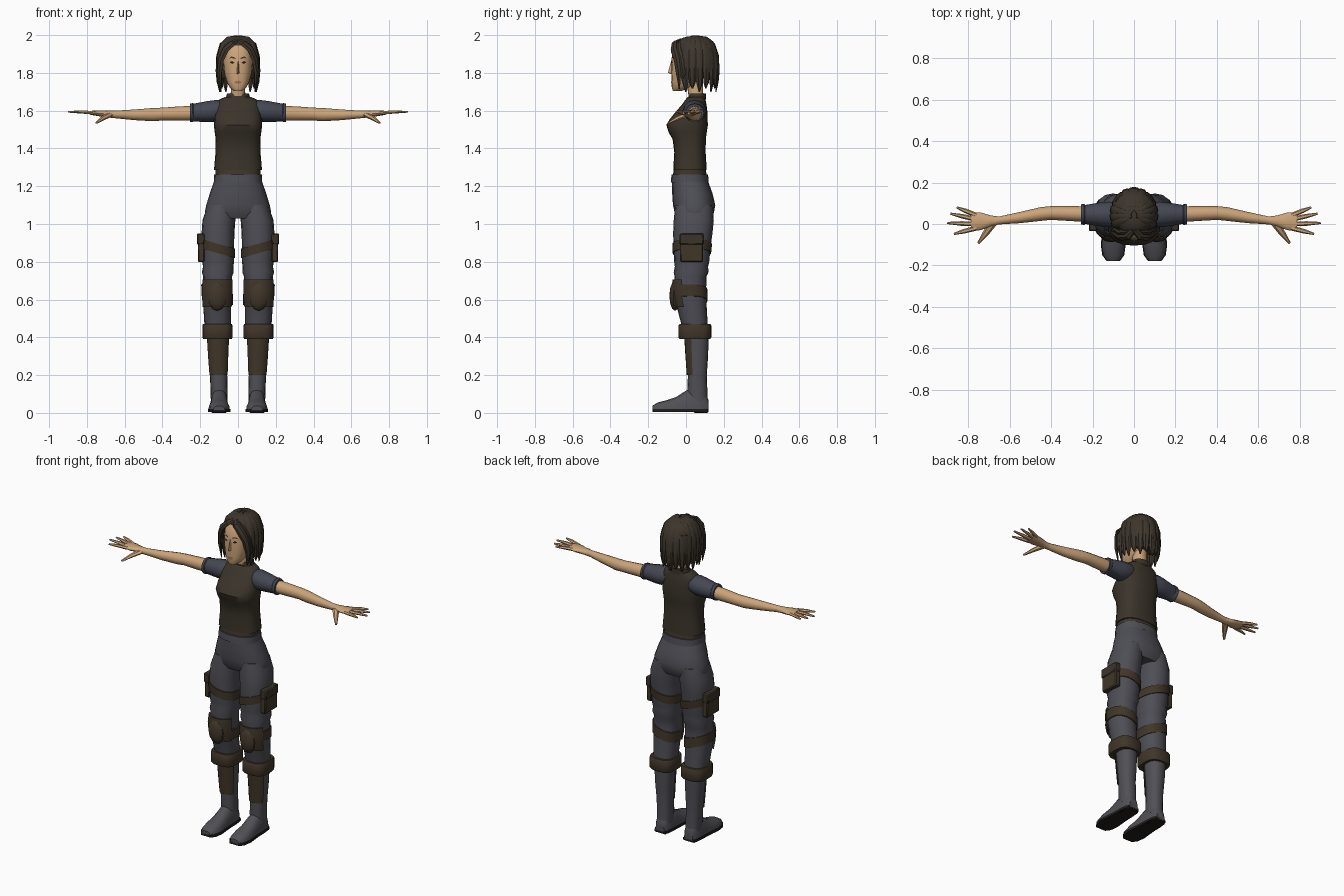
import bpy, bmesh, math
from mathutils import Vector
from mathutils.bvhtree import BVHTree


def material(name, rgb):
    m = bpy.data.materials.new(name)
    m.diffuse_color = (*rgb, 1)
    return m


SKIN = material("skin", (0.60, 0.37, 0.19))
HAIR = material("hair_brown", (0.046, 0.036, 0.025))
VEST = material("vest_brown", (0.043, 0.034, 0.023))
STRAP = material("strap_brown", (0.052, 0.037, 0.022))
CLOTH = material("trouser_grey", (0.076, 0.076, 0.092))
SLEEVE = material("sleeve_blue_grey", (0.058, 0.062, 0.085))
BOOT = material("boot_grey", (0.080, 0.080, 0.092))
SOLE = material("sole_black", (0.014, 0.012, 0.009))
LIP = material("lip", (0.36, 0.17, 0.09))
DARK = material("eye_dark", (0.02, 0.016, 0.013))


def finish(name, bm, mat, mirror=False, angle=38):
    bmesh.ops.recalc_face_normals(bm, faces=bm.faces)
    me = bpy.data.meshes.new(name)
    bm.to_mesh(me)
    bm.free()
    me.materials.append(mat)
    ob = bpy.data.objects.new(name, me)
    bpy.context.collection.objects.link(ob)
    if mirror:
        ob.modifiers.new("mirror", 'MIRROR').use_mirror_merge = False
    bpy.ops.object.select_all(action='DESELECT')
    ob.select_set(True)
    bpy.context.view_layer.objects.active = ob
    bpy.ops.object.shade_smooth_by_angle(angle=math.radians(angle))
    return ob


def skin_rings(name, rings, mat, mirror=False, angle=38):
    """Closed solid through a list of equal-sized point loops."""
    bm = bmesh.new()
    loops = [[bm.verts.new(p) for p in r] for r in rings]
    n = len(loops[0])
    for a, b in zip(loops, loops[1:]):
        for i in range(n):
            j = (i + 1) % n
            bm.faces.new((a[i], a[j], b[j], b[i]))
    bm.faces.new(loops[0][::-1])
    bm.faces.new(loops[-1])
    return finish(name, bm, mat, mirror, angle)


def spow(v, e):
    return math.copysign(abs(v) ** (2 / e), v)


def zring(z, cx, cy, rx, ry, n=16, e=2.3, arc=math.pi, tilt=0):
    """Horizontal loop; arc < pi keeps only its front part."""
    full = arc >= math.pi
    pts = []
    for i in range(n):
        t = -math.pi + 2 * math.pi * i / n if full else -arc + 2 * arc * i / (n - 1)
        dx = rx * spow(math.sin(t), e)
        pts.append((cx + dx, cy - ry * spow(math.cos(t), e), z + tilt * dx))
    return pts


def column(name, rows, mat, mirror=False, **k):
    return skin_rings(name, [zring(*r, **k) for r in rows], mat, mirror)


def at(rows, z):
    """Section of a column at height z (rows run upward)."""
    for a, b in zip(rows, rows[1:]):
        if a[0] <= z <= b[0]:
            f = (z - a[0]) / (b[0] - a[0])
            return [p + (q - p) * f for p, q in zip(a, b)]


def band(name, rows, zs, grow, mat, **k):
    """Strap or plate wrapped around a column."""
    out = []
    for z in zs:
        _, cx, cy, rx, ry = at(rows, z)
        out.append((z, cx, cy, rx + grow, ry + grow))
    return column(name, out, mat, True, **k)


def tube(name, pts, wide, thick, mat, up, mirror=False, n=6):
    """Tapered tube; up(p) gives the thin direction."""
    pts = [Vector(p) for p in pts]
    rings = []
    for i, p in enumerate(pts):
        t = (pts[min(i + 1, len(pts) - 1)] - pts[max(i - 1, 0)]).normalized()
        b = t.cross(up(p)).normalized()
        u = b.cross(t)
        rings.append([p + b * wide[i] * math.cos(2 * math.pi * j / n)
                      + u * thick[i] * math.sin(2 * math.pi * j / n) for j in range(n)])
    return skin_rings(name, rings, mat, mirror)


def box(name, c, s, mat, bevel=0.006, mirror=True):
    bm = bmesh.new()
    bmesh.ops.create_cube(bm, size=1)
    for v in bm.verts:
        v.co = Vector(c) + Vector([a * b for a, b in zip(v.co, s)])
    bmesh.ops.bevel(bm, geom=bm.edges[:], offset=bevel, segments=1, affect='EDGES')
    return finish(name, bm, mat, mirror)


# Trousers: hips and legs with folds above the knee
column("hips", [(1.03, 0, .045, .168, .088), (1.06, 0, .044, .176, .104), (1.10, 0, .043, .168, .112),
                (1.16, 0, .034, .15, .107), (1.235, 0, .02, .124, .094)], CLOTH, n=20)
LEG = [(.40, .107, .052, .060, .065), (.47, .108, .045, .070, .070), (.55, .11, .032, .073, .078),
       (.60, .11, .024, .077, .085), (.66, .11, .02, .079, .087), (.72, .108, .024, .076, .084),
       (.745, .107, .027, .084, .092), (.775, .105, .029, .080, .088), (.80, .105, .03, .085, .093),
       (.88, .106, .032, .085, .098), (.95, .106, .036, .087, .104), (1.02, .101, .041, .087, .106),
       (1.10, .085, .043, .075, .1)]
column("legs", LEG, CLOTH, True)
column("waistband", [(1.22, 0, .02, .128, .1), (1.262, 0, .02, .126, .097)], CLOTH, n=20)

# Leg gear: thigh straps, pouches, knee pads, cuffs
band("thigh_strap", LEG, (.845, .895), .006, STRAP, tilt=.28)
box("thigh_pouch", (.195, .03, .872), (.036, .122, .146), STRAP)
box("pouch_flap", (.198, .03, .92), (.04, .128, .06), VEST)
band("knee_strap", LEG, (.595, .655), .006, STRAP, tilt=.3)
band("knee_plate", LEG, (.56, .60, .66, .705), .009, STRAP, arc=1.15, n=9)
bm = bmesh.new()
bmesh.ops.create_uvsphere(bm, u_segments=10, v_segments=6, radius=1)
for v in bm.verts:
    v.co = Vector((.11 + v.co.x * .052, -.058 + v.co.y * .03, .62 + v.co.z * .08))
finish("knee_pad", bm, STRAP, True)
column("shin_cuff", [(.392, .109, .047, .076, .082), (.40, .109, .047, .08, .087),
                     (.462, .109, .047, .08, .087), (.47, .109, .047, .076, .082)], STRAP, True, e=3)

# Boots: shaft, foot, sole, heel, shin guard
SHAFT = [(.06, .1, .063, .044, .05), (.12, .1, .06, .045, .053), (.2, .103, .06, .046, .05),
         (.3, .105, .06, .052, .057), (.41, .106, .058, .058, .062)]
column("boot_shaft", SHAFT, BOOT, True)
band("shin_guard", SHAFT, (.2, .3, .4), .006, STRAP, arc=1.15, n=9)
FOOT = [(.118, .03, .07), (.10, .042, .11), (.05, .047, .135), (0, .048, .118), (-.05, .052, .085),
        (-.10, .057, .068), (-.15, .05, .055), (-.178, .03, .038)]
skin_rings("foot", [[(.1 + w * spow(math.cos(t), 2.6), y, .014 + (h - .014) * max(0, spow(math.sin(t), 2.2)))
                     for t in [math.pi * i / 8 for i in range(9)]] for y, w, h in FOOT], BOOT, True)
skin_rings("boot_sole", [[(.1 + s * (w + .003), y, z) for s, z in ((-1, .004), (1, .004), (1, .02), (-1, .02))]
                         for y, w, h in FOOT], SOLE, True)
box("boot_heel", (.1, .08, .01), (.08, .075, .02), SOLE, .004)

# Upper body: undershirt, vest, collar, neck
column("undershirt", [(1.25, 0, .02, .119, .09), (1.30, 0, .02, .119, .084)], STRAP, n=20, e=2.5)
column("vest", [(1.285, 0, .021, .128, .088), (1.30, 0, .021, .126, .088), (1.38, 0, .021, .119, .083),
                (1.45, 0, .017, .118, .088), (1.485, 0, .009, .123, .101), (1.525, 0, .006, .128, .11),
                (1.555, 0, .014, .126, .1), (1.59, 0, .028, .121, .086), (1.63, 0, .043, .117, .066),
                (1.658, 0, .05, .1, .053), (1.672, 0, .055, .07, .047)], VEST, n=20, e=2.6)
column("collar", [(1.66, 0, .058, .066, .048), (1.692, 0, .062, .058, .045)], VEST)
column("neck", [(1.66, 0, .058, .044, .042), (1.70, 0, .05, .038, .04), (1.78, 0, .045, .038, .045)], SKIN)


# Arms: sleeves, forearms, hands
def limb(name, rows, mat, n=12):
    skin_rings(name, [[(x, cy + ry * math.cos(2 * math.pi * i / n), cz + rz * math.sin(2 * math.pi * i / n))
                       for i in range(n)] for x, cy, cz, ry, rz in rows], mat, True)


limb("sleeve", [(.075, .047, 1.605, .05, .05), (.12, .046, 1.598, .062, .058), (.16, .046, 1.595, .058, .056),
                (.235, .046, 1.59, .046, .047), (.24, .046, 1.59, .05, .05), (.255, .046, 1.588, .049, .049)], SLEEVE)
limb("arm", [(.22, .047, 1.587, .038, .039), (.3, .05, 1.585, .036, .038), (.4, .053, 1.582, .033, .034),
             (.45, .048, 1.579, .033, .035), (.55, .031, 1.578, .027, .028), (.65, .017, 1.58, .019, .02),
             (.69, .015, 1.582, .026, .018), (.74, .013, 1.586, .043, .015), (.785, .013, 1.589, .044, .01)], SKIN)
FINGERS = [(.047, .855, .08), (.025, .885, .05), (.0, .9, .005), (-.022, .868, -.048)]
for i, (y0, x1, y1) in enumerate(FINGERS):
    tube(f"finger_{i + 1}", [(.76, y0 * .9, 1.588), ((.77 + x1) / 2, (y0 + y1) / 2, 1.593), (x1, y1, 1.594)],
         (.012, .011, .005), (.01, .009, .005), SKIN, lambda p: Vector((0, 0, 1)), True)
tube("thumb", [(.68, .005, 1.578), (.715, -.045, 1.56), (.75, -.092, 1.535)], (.02, .015, .006),
     (.014, .011, .005), SKIN, lambda p: Vector((0, 0, 1)), True)

# Head and nose
head = column("head", [(1.705, 0, -.045, .022, .024), (1.72, 0, -.03, .042, .045), (1.75, 0, -.008, .059, .069),
                       (1.80, 0, .02, .074, .098), (1.86, 0, .03, .079, .108), (1.92, 0, .035, .076, .105),
                       (1.96, 0, .04, .06, .08)], SKIN, n=20, e=2.5)
skin_rings("nose", [[(-.013, -.06, z), (0, y, z), (.013, -.06, z)]
                    for z, y in ((1.792, -.07), (1.80, -.095), (1.815, -.092), (1.865, -.078))], SKIN)

# Face details laid on the head surface
tree = BVHTree.FromPolygons([v.co for v in head.data.vertices], [p.vertices for p in head.data.polygons])


def plate(name, outline, mat):
    bm = bmesh.new()
    vs = [bm.verts.new(tree.ray_cast(Vector((x, -1, z)), Vector((0, 1, 0)))[0] - Vector((0, .003, 0)))
          for x, z in outline]
    f = bm.faces.new(vs)
    bmesh.ops.solidify(bm, geom=[f], thickness=.004)
    finish(name, bm, mat, True)


plate("eye", [(.018, 1.853), (.03, 1.848), (.044, 1.855), (.032, 1.864)], DARK)
plate("eyebrow", [(.014, 1.874), (.034, 1.879), (.05, 1.874), (.034, 1.887), (.015, 1.881)], HAIR)
plate("lips", [(0, 1.742), (.012, 1.744), (.022, 1.752), (.008, 1.759), (0, 1.757)], LIP)

# Hair: cap, back shell, and tapered locks
column("hair_cap", [(1.91, 0, .055, .098, .105), (1.94, 0, .052, .094, .105), (1.965, 0, .05, .08, .095),
                    (1.985, 0, .05, .055, .07), (1.993, 0, .05, .03, .04)], HAIR, n=18)
column("hair_back", [(1.77, 0, .10, .084, .052), (1.82, 0, .098, .1, .066), (1.88, 0, .092, .102, .07),
                     (1.93, 0, .085, .094, .068)], HAIR, n=16)
MID = Vector((0, .045, 1.86))
LOCK = [(.12, 1.993), (.5, 1.984), (.82, 1.95), (.97, 1.89), (1, 1.81), (.97, 1.75)]
for i in range(7):
    a = math.radians(66 + i * 18.5)
    s, c = math.sin(a), math.cos(a)
    low = 1.70 + .018 * (i % 2)
    pts = [(.108 * r * s, .045 - .123 * r * c, z) for r, z in LOCK + [(.92, low)]]
    tube(f"hair_lock_{i + 1}", pts, (.008, .018, .024, .024, .022, .018, .004),
         (.006, .009, .01, .011, .011, .009, .003), HAIR, lambda p: p - MID, True)
# Parted front locks framing the face
for i, d in enumerate((0, .022)):
    pts = [(.004, -.03 + d, 1.975), (.03, -.062 + d, 1.958), (.066, -.066 + d, 1.925), (.09, -.05 + d, 1.87),
           (.099, -.04 + d, 1.80), (.09, -.035 + d, 1.715 + d)]
    tube(f"front_lock_{i + 1}", pts, (.012, .02, .022, .021, .018, .004),
         (.007, .011, .012, .012, .011, .003), HAIR, lambda p: p - MID, True)
